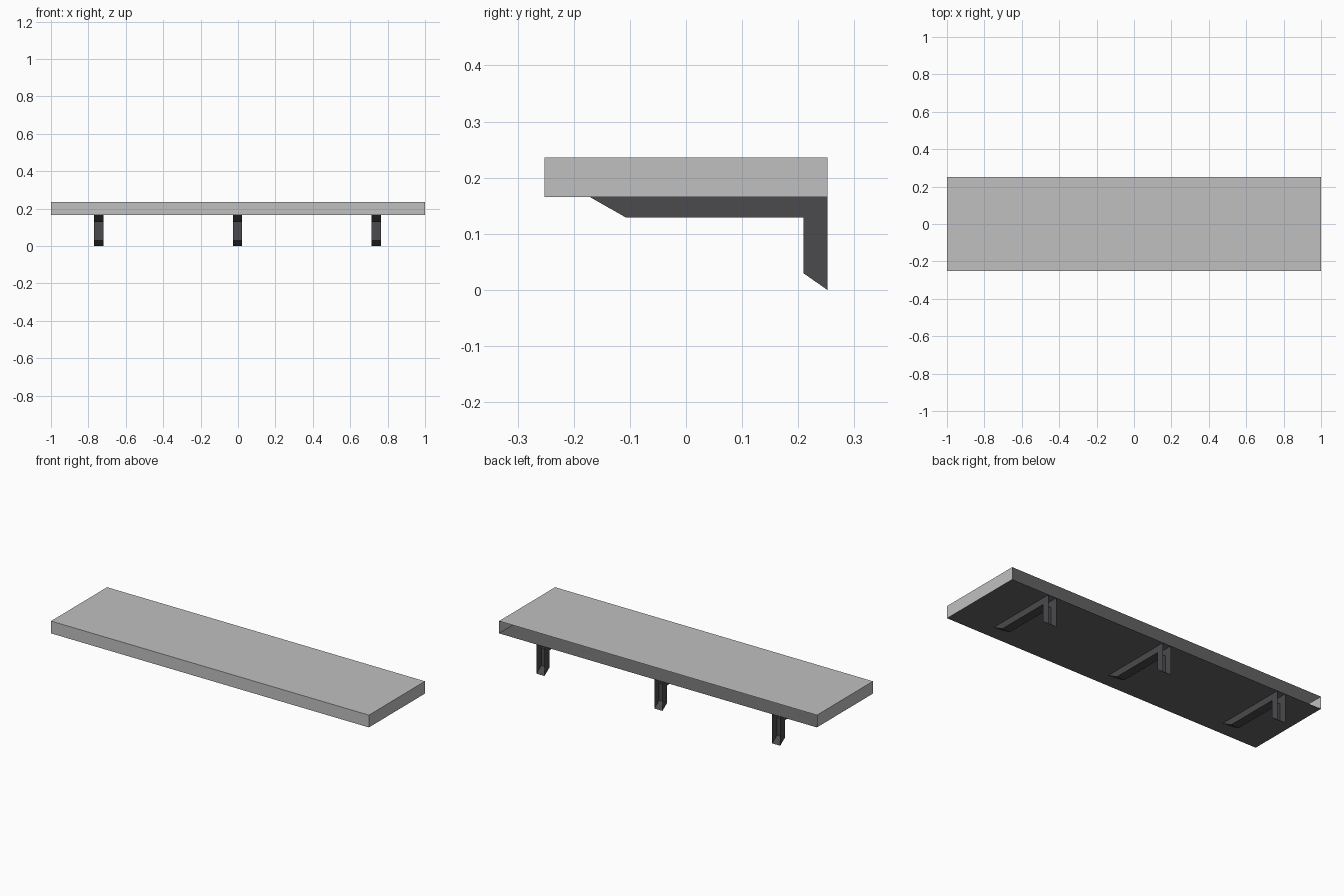
import bpy, bmesh

if "Cube" in bpy.data.objects:
    bpy.data.objects.remove(bpy.data.objects["Cube"])


def material(name, rgb):
    m = bpy.data.materials.new(name)
    m.diffuse_color = (*rgb, 1)
    m.use_nodes = True
    m.node_tree.nodes["Principled BSDF"].inputs["Base Color"].default_value = m.diffuse_color
    return m


GREY = material("light grey", (0.527, 0.527, 0.527))
UNDER = material("underside grey", (0.133, 0.133, 0.133))
DARK = material("dark metal", (0.069, 0.069, 0.075))


def extrude_profile(name, profile, x0, x1, open_edges, mats):
    """Sweep a (y, z) profile along x as a folded sheet, leaving some edges open."""
    bm = bmesh.new()
    a = [bm.verts.new((x0, y, z)) for y, z in profile]
    b = [bm.verts.new((x1, y, z)) for y, z in profile]
    n = len(profile)
    for i in range(n):
        if i not in open_edges:
            j = (i + 1) % n
            bm.faces.new((a[i], a[j], b[j], b[i]))
    bm.faces.new(a[::-1])
    bm.faces.new(b)
    bmesh.ops.recalc_face_normals(bm, faces=bm.faces)
    bm.normal_update()
    if len(mats) > 1:  # second colour on faces that look straight down
        for f in bm.faces:
            f.material_index = int(f.normal.z < -0.9)
    me = bpy.data.meshes.new(name)
    bm.to_mesh(me)
    bm.free()
    for m in mats:
        me.materials.append(m)
    ob = bpy.data.objects.new(name, me)
    bpy.context.collection.objects.link(ob)
    return ob


# Shelf board: hollow box, open towards the wall
Y, Z0, Z1 = 0.252, 0.166, 0.236
extrude_profile("shelf_board", [(-Y, Z0), (Y, Z0), (Y, Z1), (-Y, Z1)],
                -1.0, 1.0, {1}, [GREY, UNDER])

# L-shaped channel brackets, open at the wall side and at the top
bracket = [(-0.172, Z0), (-0.107, 0.129), (0.209, 0.129),
           (0.209, 0.03), (Y, 0.0), (Y, Z0)]
for label, x in (("left", -0.744), ("middle", -0.003), ("right", 0.739)):
    extrude_profile(label + "_bracket", bracket, x - 0.025, x + 0.025,
                    {4, 5}, [DARK])
